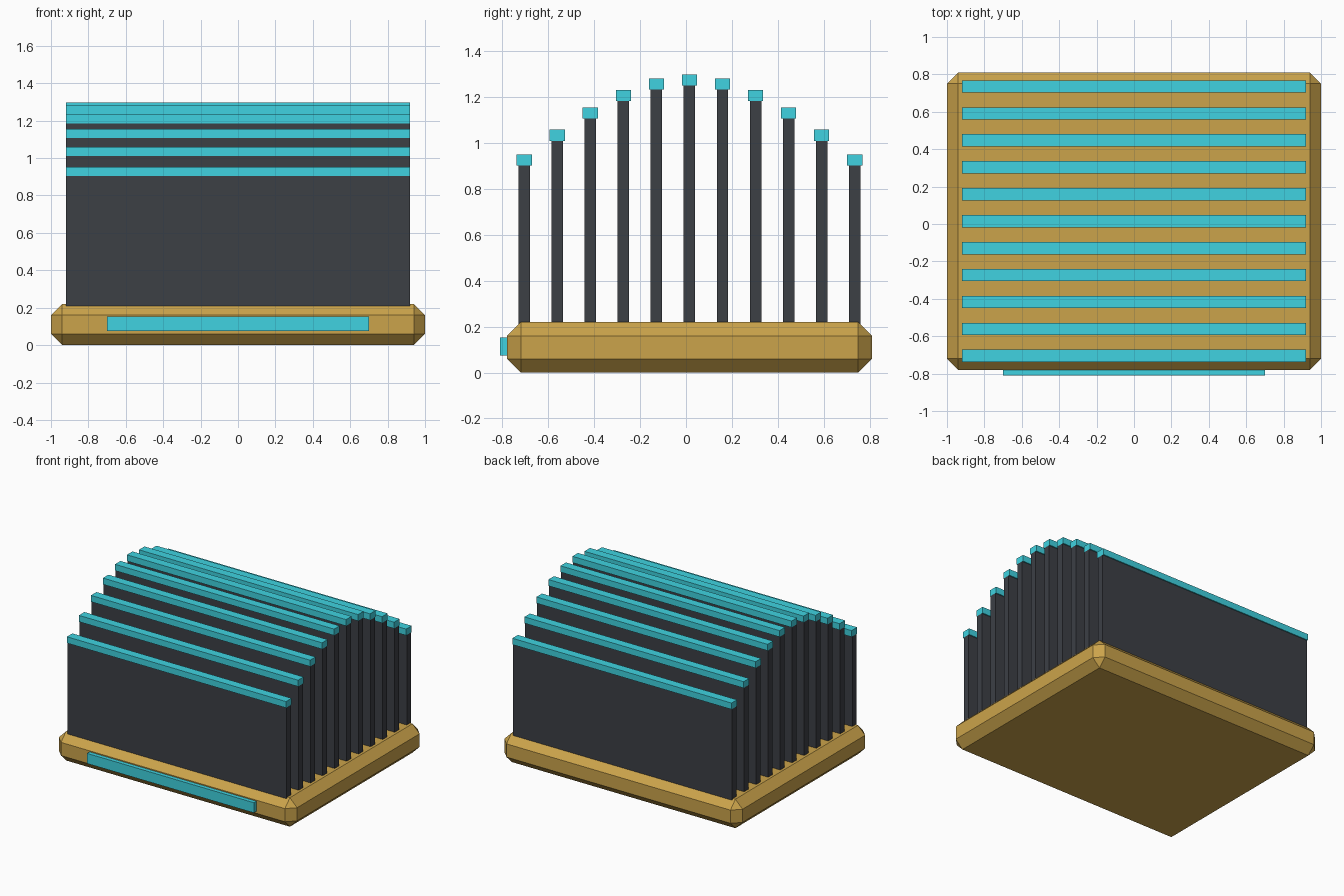
import bpy, bmesh, math
from mathutils import Vector

if "Cube" in bpy.data.objects:
    bpy.data.objects.remove(bpy.data.objects["Cube"])


def material(name, rgb):
    m = bpy.data.materials.new(name)
    m.diffuse_color = (*rgb, 1)
    m.use_nodes = True
    m.node_tree.nodes["Principled BSDF"].inputs["Base Color"].default_value = m.diffuse_color
    return m


gold = material("gold", (0.60, 0.37, 0.07))
dark = material("dark", (0.045, 0.05, 0.06))
cyan = material("cyan", (0.05, 0.65, 0.75))


def box(name, lo, hi, mat, chamfer=0):
    lo, hi = Vector(lo), Vector(hi)
    bm = bmesh.new()
    bmesh.ops.create_cube(bm, size=1)
    bmesh.ops.scale(bm, vec=hi - lo, verts=bm.verts)
    if chamfer:
        bmesh.ops.bevel(bm, geom=bm.edges[:], offset=chamfer, segments=1,
                        affect='EDGES', profile=0.5)
    mesh = bpy.data.meshes.new(name)
    bm.to_mesh(mesh)
    bm.free()
    mesh.materials.append(mat)
    obj = bpy.data.objects.new(name, mesh)
    obj.location = (lo + hi) / 2
    bpy.context.collection.objects.link(obj)
    return obj


# Chamfered base slab with a light strip on the front
base_mid = 0.015
box("base", (-1, -0.78, 0), (1, 0.81, 0.22), gold, 0.06)
box("front_strip", (-0.70, -0.81, 0.075), (0.70, -0.77, 0.152), cyan)

# Row of upright fins whose heights follow a sine arch, each with a cap
count, pitch, half_width = 11, 0.144, 0.92
for i in range(count):
    y = base_mid + (i - (count - 1) / 2) * pitch
    top = 0.951 + 0.347 * math.sin(math.pi * i / (count - 1))
    cap_bottom = top - 0.048
    box(f"fin_{i + 1}", (-half_width, y - 0.025, 0.21),
        (half_width, y + 0.025, cap_bottom), dark)
    box(f"fin_cap_{i + 1}", (-half_width, y - 0.033, cap_bottom),
        (half_width, y + 0.033, top), cyan)
